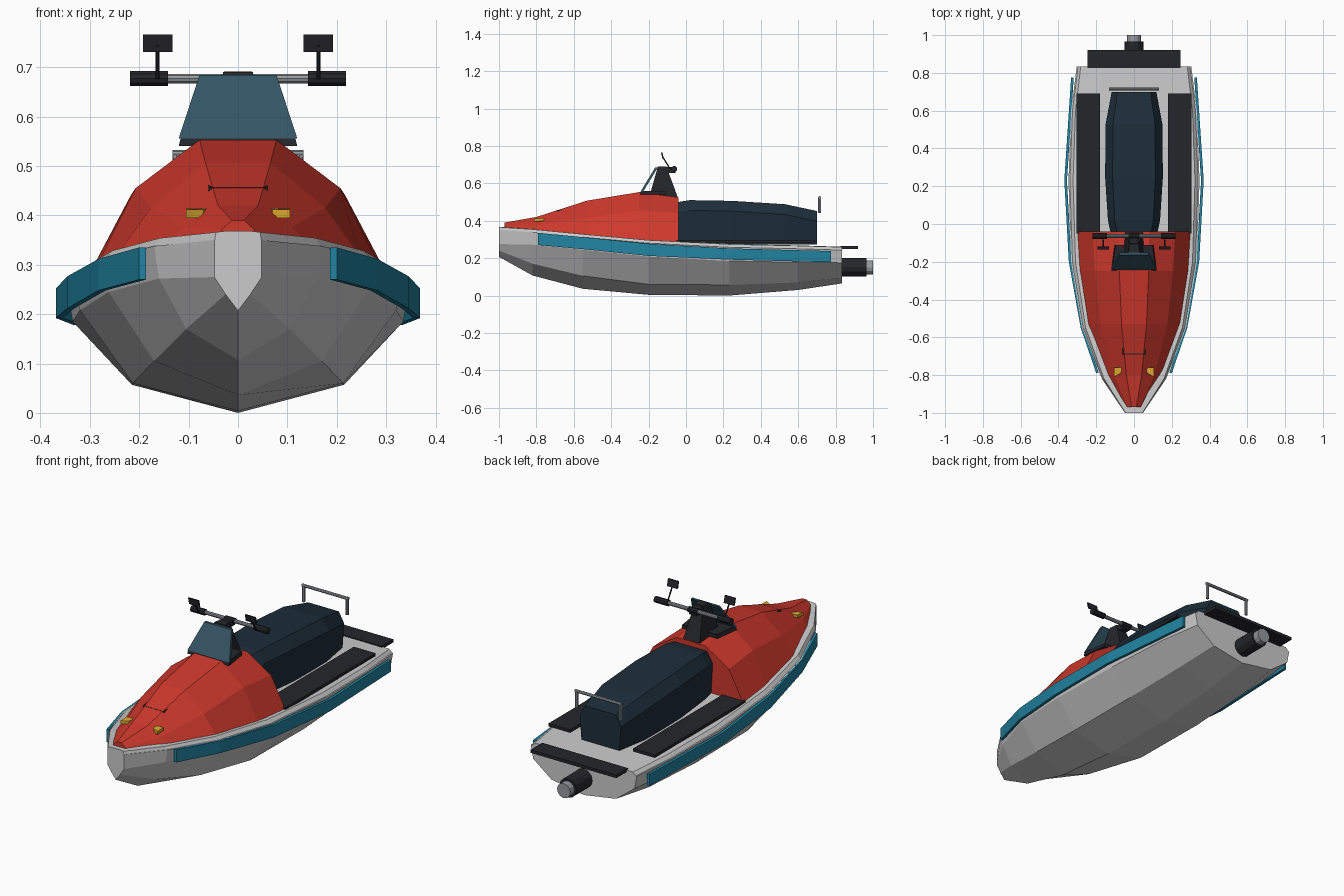
import bpy, bmesh, math
from mathutils import Vector

if "Cube" in bpy.data.objects:
    bpy.data.objects.remove(bpy.data.objects["Cube"])


def mat(name, r, g, b):
    m = bpy.data.materials.new(name)
    m.diffuse_color = (r, g, b, 1)
    m.use_nodes = True
    m.node_tree.nodes["Principled BSDF"].inputs["Base Color"].default_value = m.diffuse_color
    return m


RED = mat("red", 0.62, 0.04, 0.025)
NAVY = mat("navy", 0.012, 0.026, 0.042)
TEAL = mat("teal", 0.015, 0.23, 0.36)
DARK = mat("dark", 0.018, 0.019, 0.023)
GLASS = mat("glass", 0.035, 0.09, 0.13)
GOLD = mat("gold", 0.75, 0.40, 0.03)
STEEL = mat("steel", 0.3, 0.32, 0.34)


def loft(name, rings, material=None):
    """Skin closed rings of equal length and cap both ends."""
    bm = bmesh.new()
    vs = [[bm.verts.new(p) for p in r] for r in rings]
    n = len(rings[0])
    for a, b in zip(vs, vs[1:]):
        for i in range(n):
            j = (i + 1) % n
            bm.faces.new((a[i], a[j], b[j], b[i]))
    bm.faces.new(vs[0])
    bm.faces.new(vs[-1])
    bmesh.ops.recalc_face_normals(bm, faces=bm.faces)
    me = bpy.data.meshes.new(name)
    bm.to_mesh(me)
    bm.free()
    ob = bpy.data.objects.new(name, me)
    bpy.context.collection.objects.link(ob)
    if material:
        me.materials.append(material)
    return ob


def mirrored(y, half):
    """Symmetric ring at y from (x, z) points on the right half."""
    left = [(-x, y, z) for x, z in reversed(half) if x > 0]
    return [(x, y, z) for x, z in half] + left


def box(name, x0, x1, y0, y1, z0, z1, material, z_rear=0):
    """Box whose rear edge can be raised or lowered by z_rear."""
    def ring(y, d):
        return [(x0, y, z0 + d), (x1, y, z0 + d), (x1, y, z1 + d), (x0, y, z1 + d)]
    return loft(name, [ring(y0, 0), ring(y1, z_rear)], material)


def rod(name, a, b, r, material, sides=10):
    a, b = Vector(a), Vector(b)
    q = (b - a).to_track_quat('Z', 'Y')
    circle = [q @ Vector((r * math.cos(t), r * math.sin(t), 0))
              for t in (2 * math.pi * i / sides for i in range(sides))]
    return loft(name, [[a + c for c in circle], [b + c for c in circle]], material)


# hull: y, keel z, chine x z, side x z, gunwale x z
hull = [(-1.00, .207, .025, .240, .048, .275, .048, .350),
        (-0.82, .107, .105, .170, .160, .272, .170, .338),
        (-0.55, .036, .170, .105, .262, .245, .275, .312),
        (-0.20, .004, .213, .060, .320, .208, .333, .280),
        (0.23, .000, .215, .057, .335, .185, .347, .258),
        (0.60, .030, .205, .070, .322, .178, .333, .250),
        (0.835, .065, .185, .095, .290, .175, .303, .243)]
loft("hull", [mirrored(y, [(0, k), (cx, cz), (sx, sz), (gx, gz)])
              for y, k, cx, cz, sx, sz, gx, gz in hull])
# deck lid on the gunwale
loft("deck", [mirrored(y, [(gx * .99, gz - .004), (gx * .93, gz + .016), (gx * .55, gz + .018)])
              for y, *_, gx, gz in hull])

# hood: y, half width, base z, shoulder z, top z
hood = [(-.97, .045, .345, .372, .390), (-.80, .150, .340, .375, .420),
        (-.53, .245, .320, .415, .507), (-.25, .288, .295, .455, .553),
        (-.04, .302, .280, .440, .525)]
loft("hood", [mirrored(y, [(w, b), (w * .72, s), (w * .27, t)])
              for y, w, b, s, t in hood], RED)

# seat: y, half width, top z
seat = [(-.04, .125, .500), (.02, .138, .510), (.25, .153, .506),
        (.53, .150, .488), (.70, .118, .452)]
loft("seat", [mirrored(y, [(w * .92, .272), (w, t - .055), (w * .74, t)])
              for y, w, t in seat], NAVY)

# side bumpers: y, x, bottom z, top z
bumper = [(-.79, .200, .270, .335), (-.55, .282, .248, .312),
          (-.20, .345, .212, .277), (.23, .369, .192, .252), (.775, .333, .178, .238)]
for s, side in ((1, "right"), (-1, "left")):
    loft(side + "_bumper", [[(s * x, y, b), (s * x, y, t), (s * (x - .014), y, t),
                             (s * (x - .014), y, b)] for y, x, b, t in bumper], TEAL)

    # foot mats
    xs = sorted((s * .18, s * .305))
    box(side + "_foot_mat", *xs, -.05, .69, .283, .298, DARK)

    # headlights, wedge shaped
    loft(side + "_headlight",
         [[(s * .105, -.81, .395), (s * .105, -.81, .412), (s * .070, -.79, .412), (s * .070, -.79, .395)],
          [(s * .105, -.76, .400), (s * .105, -.76, .414), (s * .062, -.76, .414), (s * .062, -.76, .400)]],
         GOLD)

    # grips, mirror stalks and mirrors
    rod(side + "_grip", (s * .142, -.063, .677), (s * .219, -.063, .677), .016, DARK)
    rod(side + "_mirror_stalk", (s * .163, -.085, .677), (s * .163, -.127, .745), .004, DARK, 6)
    xs = (s * .133, s * .192)
    loft(side + "_mirror", [[(x, -.126, .731), (x, -.118, .731), (x, -.126, .766), (x, -.134, .766)]
                            for x in xs], DARK)

    # grab rail post
    rod(side + "_rail_post", (s * .125, .715, .440), (s * .125, .715, .524), .008, STEEL, 8)

rod("grab_rail", (-.133, .715, .524), (.133, .715, .524), .008, STEEL, 8)

# hood vent
box("hood_vent", -.06, .06, -.69, -.655, .447, .456, DARK, .006)

# console base, steering column and windshield
loft("console_base", [[(-x, y0, z), (x, y0, z), (x * .85, y1, z), (-x * .85, y1, z)]
                      for x, y0, y1, z in ((.12, -.245, -.11, .540), (.115, -.24, -.11, .560))], DARK)
loft("steering_column", [[(-x, y0, z), (x, y0, z), (x * .8, y1, z), (-x * .8, y1, z)]
                         for x, y0, y1, z in ((.06, -.20, -.04, .515), (.03, -.15, -.105, .690))], DARK)
loft("windshield", [[(-x, y, z), (x, y, z), (x, y + .014, z), (-x, y + .014, z)]
                    for x, y, z in ((.12, -.243, .556), (.078, -.165, .684))], GLASS)

# handlebar and its clamp
rod("handlebar", (-.20, -.063, .677), (.20, -.063, .677), .010, STEEL)
rod("handlebar_clamp", (-.028, -.063, .677), (.028, -.063, .677), .015, DARK)
box("bar_bracket", -.022, .022, -.13, -.055, .655, .686, DARK)

# rear platform and jet nozzle
box("rear_platform", -.245, .245, .825, .92, .250, .266, DARK)
rod("jet_housing", (0, .80, .152), (0, .965, .152), .049, DARK, 12)
rod("jet_nozzle", (0, .95, .150), (0, 1.0, .150), .038, STEEL, 12)
